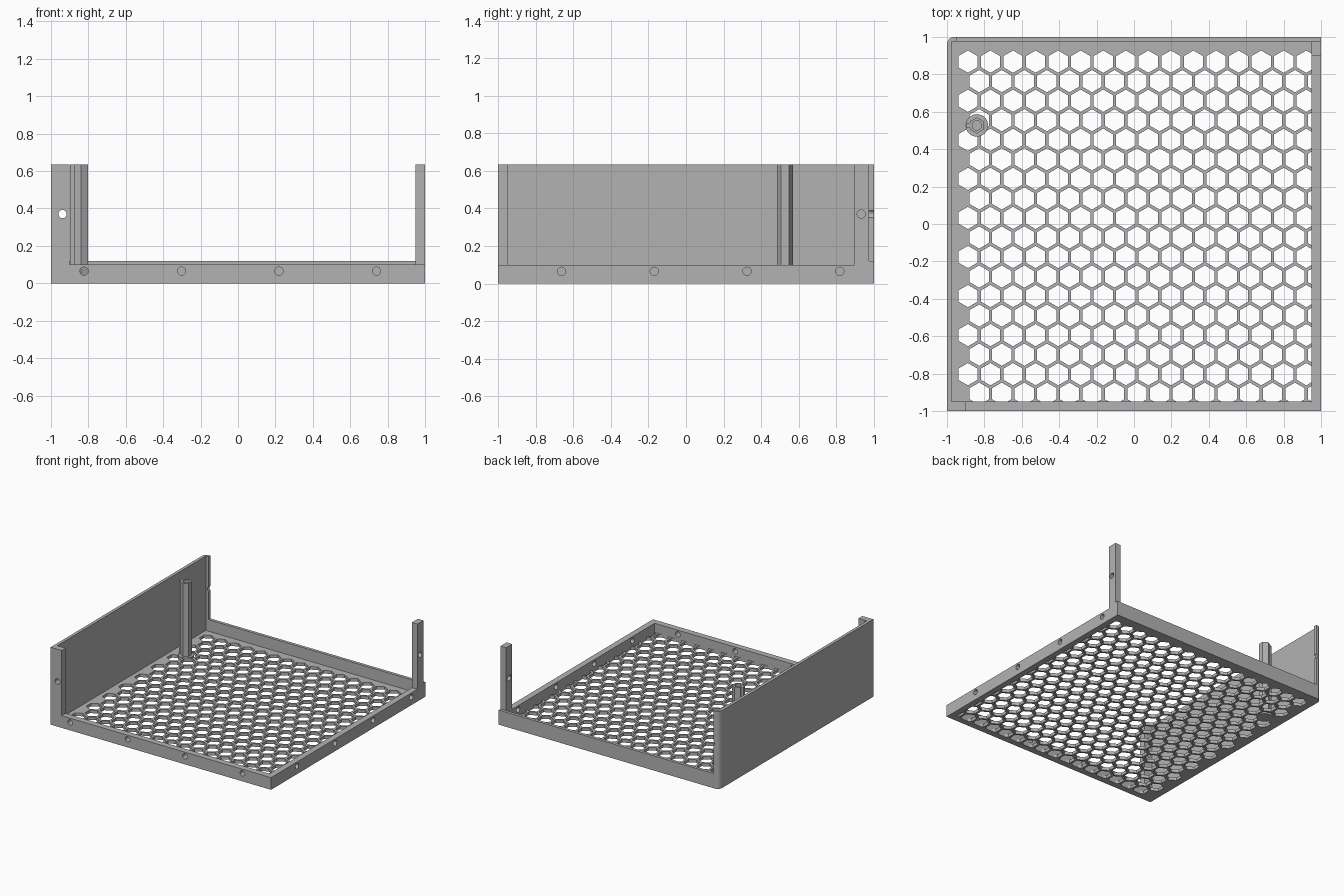
import bpy
import bmesh
from math import cos, sin, pi, sqrt

if "Cube" in bpy.data.objects:
    bpy.data.objects.remove(bpy.data.objects["Cube"], do_unlink=True)

grey = bpy.data.materials.new("matte grey")
grey.use_nodes = True
colour = (0.45, 0.45, 0.45, 1)
grey.diffuse_color = colour
for node in grey.node_tree.nodes:
    if node.type == 'BSDF_PRINCIPLED':
        node.inputs["Base Color"].default_value = colour

TOP, RIM, LIP, FLOOR = 0.635, 0.1, 0.12, 0.025
IN_L, IN_R, IN_F, IN_B = -0.975, 0.95, -0.95, 0.975


def ring(cx, cy, r, n, start=0.0):
    return [(cx + r * cos(start + 2 * pi * i / n),
             cy + r * sin(start + 2 * pi * i / n)) for i in range(n)]


def prisms(name, outlines, z0, z1):
    """Extrude one or more flat outlines between two heights."""
    bm = bmesh.new()
    for pts in outlines:
        face = bm.faces.new([bm.verts.new((x, y, z0)) for x, y in pts])
        ext = bmesh.ops.extrude_face_region(bm, geom=[face], use_keep_orig=True)
        for v in ext["geom"]:
            if isinstance(v, bmesh.types.BMVert):
                v.co.z = z1
    bmesh.ops.recalc_face_normals(bm, faces=bm.faces)
    mesh = bpy.data.meshes.new(name)
    bm.to_mesh(mesh)
    bm.free()
    mesh.materials.append(grey)
    obj = bpy.data.objects.new(name, mesh)
    bpy.context.collection.objects.link(obj)
    return obj


def box(name, x0, x1, y0, y1, z0, z1):
    return prisms(name, [[(x0, y0), (x1, y0), (x1, y1), (x0, y1)]], z0, z1)


def cut(obj, cutter):
    """Subtract the cutter, bake the result and drop the cutter."""
    cutter.hide_render = True
    mod = obj.modifiers.new("cut", 'BOOLEAN')
    mod.operation, mod.solver, mod.object = 'DIFFERENCE', 'EXACT', cutter
    bpy.context.view_layer.update()
    graph = bpy.context.evaluated_depsgraph_get()
    baked = bpy.data.meshes.new_from_object(obj.evaluated_get(graph))
    obj.modifiers.clear()
    obj.data = baked
    bpy.data.objects.remove(cutter, do_unlink=True)


def drill(obj, axis, centres, height, r=0.022):
    """Round screw holes along x or y."""
    cutter = prisms("drill", [ring(c, 0, r, 24) for c in centres], -1.2, 1.2)
    for v in cutter.data.vertices:
        a, b, c = v.co
        v.co = (a, c, b + height) if axis == 'y' else (c, a, b + height)
    bm = bmesh.new()
    bm.from_mesh(cutter.data)
    bmesh.ops.recalc_face_normals(bm, faces=bm.faces)
    bm.to_mesh(cutter.data)
    bm.free()
    cut(obj, cutter)


# Honeycomb floor
floor = box("honeycomb_floor", IN_L, IN_R, IN_F, IN_B, 0, FLOOR)
pitch, cell = 0.1206, 0.0595
cells = []
for row in range(18):
    for col in range(16):
        x = -0.888 + (col + 0.5 * (row % 2)) * pitch
        y = 0.868 - row * pitch * sqrt(3) / 2
        cells.append(ring(x, y, cell, 6, pi / 6))
cut(floor, prisms("cells", cells, -0.1, 0.1))

# Tall side wall with front tab, back return and a rounded corner
r = 0.04
arc = [(-1 + r + r * cos(a), 1 - r + r * sin(a))
       for a in (pi / 2 + pi / 2 * i / 8 for i in range(9))]
wall = prisms("side_wall", [[(-1, -1), (-0.9, -1), (-0.9, IN_F), (IN_L, IN_F),
                             (IN_L, IN_B), (-0.95, IN_B), (-0.95, 1)] + arc], 0, TOP)
drill(wall, 'y', [-0.938], 0.37)

# Low rims with rows of screw holes
front = box("front_rim", -0.9, 1, -1, IN_F, 0, RIM)
drill(front, 'y', [-0.823 + 0.521 * i for i in range(4)], 0.065)
right = box("open_side_rim", IN_R, 1, IN_F, IN_B, 0, RIM)
drill(right, 'x', [-0.663 + 0.494 * i for i in range(4)], 0.065)
box("back_rim", -0.95, 1, IN_B, 1, 0, LIP)

# Corner post
post = box("corner_post", IN_R, 1, 0.897, IN_B, RIM, TOP)
drill(post, 'x', [0.933], 0.37)

# Hexagonal standoff on a round foot, with a thin rib
px, py = -0.84, 0.527
prisms("standoff_foot", [ring(px, py, 0.06, 32)], 0, 0.035)
standoff = prisms("standoff", [ring(px, py, 0.043, 6, pi / 6)], FLOOR, TOP)
cut(standoff, prisms("bore", [ring(px, py, 0.025, 24)], 0.4, 0.8))
box("standoff_rib", -0.898, -0.872, py - 0.012, py + 0.012, FLOOR, TOP)
